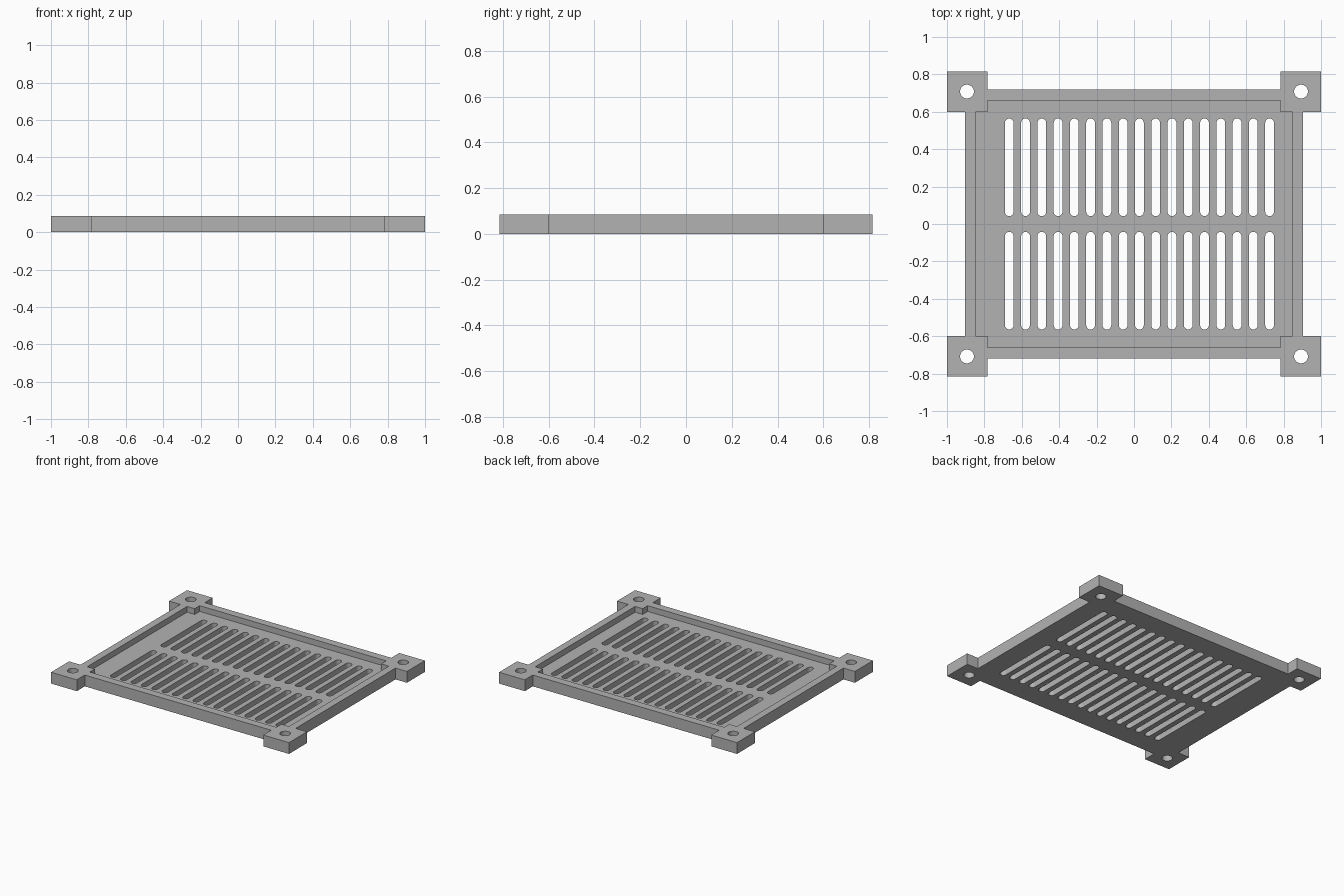
import bpy
import bmesh
from math import sin, cos, pi, radians

cube = bpy.data.objects.get("Cube")
if cube:
    bpy.data.objects.remove(cube)

HEIGHT = 0.086
FLOOR = 0.042

grey = bpy.data.materials.new("plain grey")
grey.use_nodes = True
colour = (0.45, 0.45, 0.45, 1)
grey.diffuse_color = colour
grey.node_tree.nodes["Principled BSDF"].inputs["Base Color"].default_value = colour


def four_way(quarter):
    """Mirror the points of the +x +y quarter into a closed outline."""
    left = [(-x, y) for x, y in reversed(quarter)]
    half = quarter + left
    return half + [(-x, -y) for x, y in half]


def slot_outline(x, y, radius, straight, steps=10):
    """Rounded slot along y; a circle when straight is zero."""
    points = []
    for side in (1, -1):
        for i in range(steps + (1 if straight else 0)):
            a = pi * i / steps
            points.append((x + side * radius * cos(a),
                           y + side * (straight / 2 + radius * sin(a))))
    return points


def prisms(name, outlines, bottom, top):
    bm = bmesh.new()
    for outline in outlines:
        face = bm.faces.new([bm.verts.new((x, y, bottom)) for x, y in outline])
        made = bmesh.ops.extrude_face_region(bm, geom=[face])["geom"]
        verts = [v for v in made if isinstance(v, bmesh.types.BMVert)]
        bmesh.ops.translate(bm, verts=verts, vec=(0, 0, top - bottom))
    bmesh.ops.recalc_face_normals(bm, faces=bm.faces)
    mesh = bpy.data.meshes.new(name)
    bm.to_mesh(mesh)
    bm.free()
    mesh.materials.append(grey)
    obj = bpy.data.objects.new(name, mesh)
    bpy.context.collection.objects.link(obj)
    return obj


def cut(target, cutter):
    cutter.hide_render = True
    mod = target.modifiers.new("cut", 'BOOLEAN')
    mod.operation = 'DIFFERENCE'
    mod.solver = 'EXACT'
    mod.object = cutter
    bpy.context.view_layer.objects.active = target
    bpy.ops.object.modifier_apply(modifier=mod.name)
    bpy.data.objects.remove(cutter)


# Frame with square corner lugs
body = prisms("vent_grille", [four_way([
    (0.904, 0.6), (1, 0.6), (1, 0.816), (0.784, 0.816), (0.784, 0.72)])], 0, HEIGHT)

# Shallow tray inside the rim, notched around the lugs
cut(body, prisms("tray_cutter", [four_way([
    (0.848, 0.6), (0.784, 0.6), (0.784, 0.66)])], FLOOR, HEIGHT + 0.1))

# Two rows of vent slots and four screw holes
openings = []
for side in (1, -1):
    for i in range(17):
        openings.append(slot_outline(-0.667 + 0.087 * i, side * 0.303, 0.0235, 0.475))
    for x in (-0.893, 0.893):
        openings.append(slot_outline(x, side * 0.708, 0.037, 0, 16))
cut(body, prisms("opening_cutter", openings, -0.1, HEIGHT + 0.1))

# Smooth hole walls, crisp edges
for obj in bpy.context.selected_objects:
    obj.select_set(False)
body.select_set(True)
bpy.context.view_layer.objects.active = body
bpy.ops.object.shade_smooth_by_angle(angle=radians(30))
